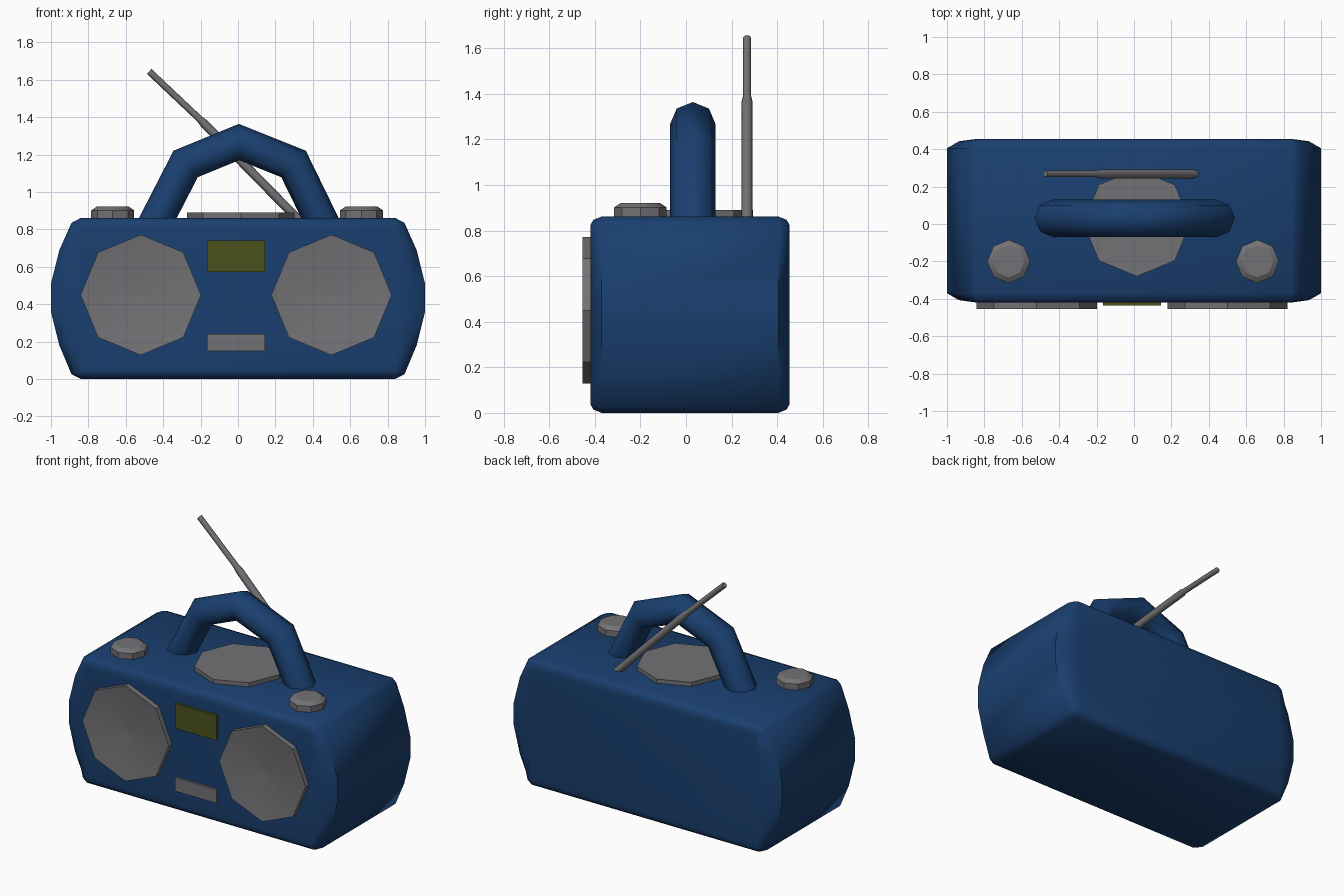
import bpy, math
from mathutils import Vector

if "Cube" in bpy.data.objects:
    bpy.data.objects.remove(bpy.data.objects["Cube"])


def material(name, rgb):
    m = bpy.data.materials.new(name)
    m.diffuse_color = (*rgb, 1)
    m.use_nodes = True
    m.node_tree.nodes["Principled BSDF"].inputs["Base Color"].default_value = m.diffuse_color
    return m


BLUE = material("blue_plastic", (0.01, 0.05, 0.16))
OLIVE = material("olive_screen", (0.07, 0.085, 0.012))
GREY = material("grey_plastic", (0.17, 0.17, 0.18))


def loft(name, rings, mat, angle):
    """Skin a list of equal-length rings and cap both ends."""
    n = len(rings[0])
    verts = [p for r in rings for p in r]
    faces = [(k * n + i, k * n + (i + 1) % n, (k + 1) * n + (i + 1) % n, (k + 1) * n + i)
             for k in range(len(rings) - 1) for i in range(n)]
    faces += [tuple(reversed(range(n))), tuple(range(len(verts) - n, len(verts)))]
    me = bpy.data.meshes.new(name)
    me.from_pydata(verts, [], faces)
    me.validate()
    ob = bpy.data.objects.new(name, me)
    bpy.context.collection.objects.link(ob)
    me.materials.append(mat)
    bpy.ops.object.select_all(action='DESELECT')
    ob.select_set(True)
    bpy.context.view_layer.objects.active = ob
    bpy.ops.object.mode_set(mode='EDIT')
    bpy.ops.mesh.select_all(action='SELECT')
    bpy.ops.mesh.normals_make_consistent(inside=False)
    bpy.ops.object.mode_set(mode='OBJECT')
    bpy.ops.object.shade_smooth_by_angle(angle=math.radians(angle))
    return ob


def turned(name, centre, profile, axis, angle=35):
    """Eight-sided turned part; profile is (radius, position along axis)."""
    rings = []
    for r, h in profile:
        ring = []
        for i in range(8):
            a = math.tau * i / 8
            u, v = centre[0] + r * math.cos(a), centre[1] + r * math.sin(a)
            ring.append((u, v, h) if axis == 'Z' else (u, h, v))
        rings.append(ring)
    return loft(name, rings, GREY, angle)


def tube(name, path, y, radii, ry, mat):
    """Eight-sided mitred tube along an (x, z) path."""
    pts = [Vector(p) for p in path]
    rings = []
    for i, p in enumerate(pts):
        a = (p - pts[i - 1]).normalized() if i else (pts[1] - p).normalized()
        b = (pts[i + 1] - p).normalized() if i + 1 < len(pts) else a
        t = (a + b).normalized()
        n = Vector((-t.y, t.x)) * radii[i] / t.dot(a)
        ring = []
        for k in range(8):
            w = math.tau * k / 8
            q = p + n * math.cos(w)
            ring.append((q.x, y + ry[i] * math.sin(w), q.y))
        rings.append(ring)
    return loft(name, rings, mat, 60)


def panel(name, x0, x1, z0, z1, mat):
    rings = [[(x0, y, z0), (x1, y, z0), (x1, y, z1), (x0, y, z1)] for y in (-0.40, -0.436)]
    return loft(name, rings, mat, 30)


# Body: bulged ends, with softened front and back edges
side = [(0.84, 0), (0.89, 0.025), (0.955, 0.18), (1, 0.36),
        (1, 0.51), (0.955, 0.69), (0.89, 0.835), (0.84, 0.862)]
outline = side + [(-x, z) for x, z in reversed(side)]
sections = [(-0.42, 0, 0.91), (-0.407, 0.6, 0.965), (-0.37, 1, 1),
            (0.405, 1, 1), (0.442, 0.6, 0.965), (0.455, 0, 0.91)]
body = []
for y, bulge, sz in sections:
    body.append([(math.copysign(0.84 + (abs(x) - 0.84) * bulge, x), y, 0.431 + (z - 0.431) * sz)
                 for x, z in outline])
loft("body", body, BLUE, 50)

# Dished speakers
for label, x in (("left", -0.52), ("right", 0.50)):
    turned(label + "_speaker", (x, 0.45),
           [(0.322, -0.40), (0.322, -0.455), (0.285, -0.450), (0.004, -0.424)], 'Y')

# Display and control panel
panel("display", -0.165, 0.145, 0.572, 0.74, OLIVE)
panel("control_panel", -0.165, 0.145, 0.15, 0.24, GREY)

# Top knobs and disc lid
for label, x in (("left", -0.67), ("right", 0.66)):
    turned(label + "_knob", (x, -0.2),
           [(0.115, 0.84), (0.115, 0.902), (0.085, 0.922)], 'Z')
turned("disc_lid", (0.015, 0.007), [(0.287, 0.84), (0.287, 0.89)], 'Z')

# Carry handle
tube("handle", [(-0.46, 0.80), (-0.28, 1.15), (0.005, 1.267), (0.297, 1.15), (0.468, 0.80)],
     0.03, [0.09] * 5, [0.1] * 5, BLUE)

# Telescopic antenna: thick lower stage, thin upper stage
tube("antenna", [(0.34, 0.835), (-0.18, 1.365), (-0.205, 1.39), (-0.475, 1.645)],
     0.268, [0.024, 0.024, 0.018, 0.018], [0.024, 0.024, 0.018, 0.018], GREY)
